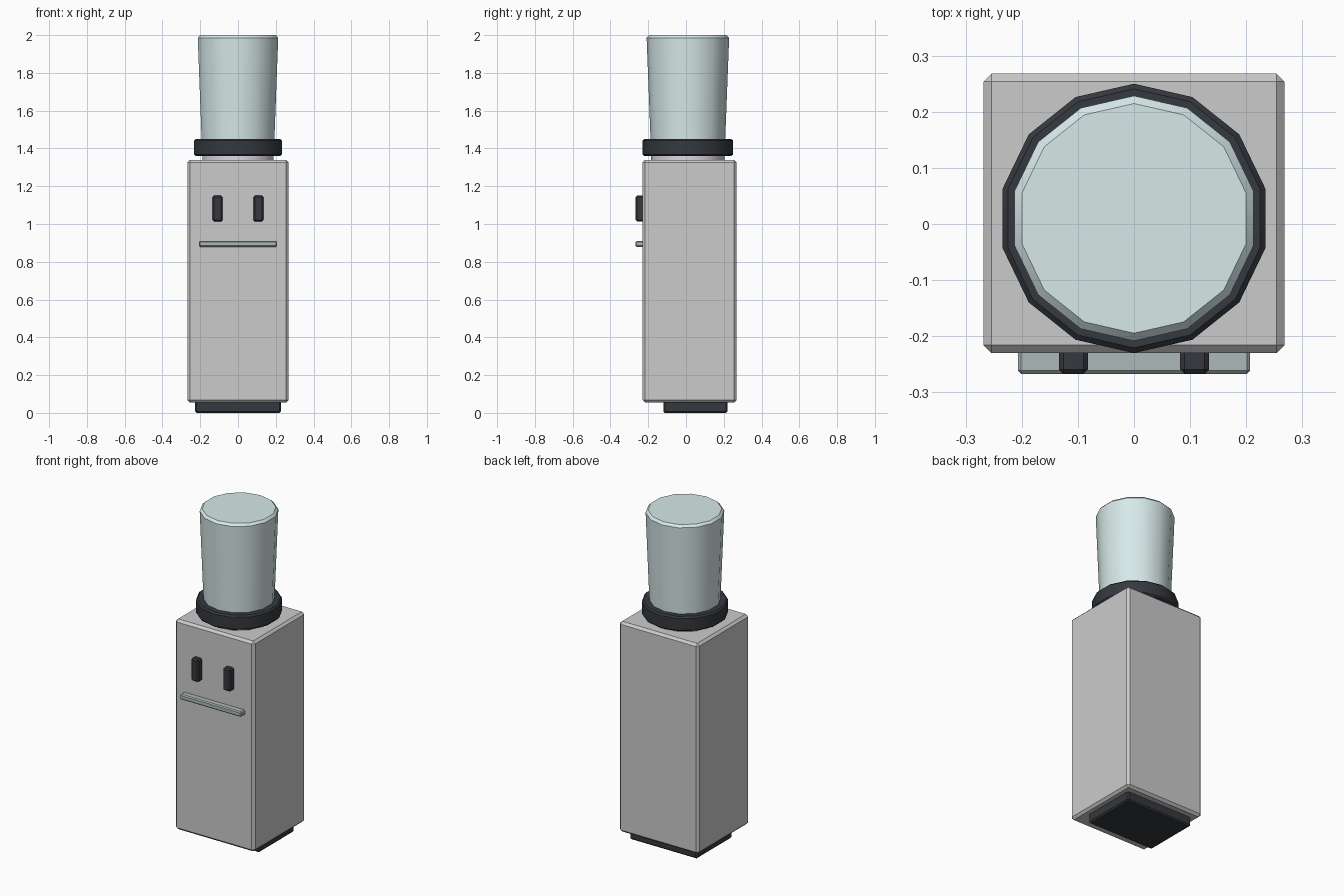
import bpy, math

if "Cube" in bpy.data.objects:
    bpy.data.objects.remove(bpy.data.objects["Cube"])


def material(name, rgb):
    m = bpy.data.materials.new(name)
    m.diffuse_color = (*rgb, 1)
    m.use_nodes = True
    m.node_tree.nodes["Principled BSDF"].inputs["Base Color"].default_value = m.diffuse_color
    return m


DARK = material("dark_plastic", (0.035, 0.04, 0.047))
WATER = material("pale_blue", (0.68, 0.81, 0.81))
STEEL = material("tray_grey", (0.42, 0.48, 0.48))
LILAC = material("neck_grey", (0.74, 0.69, 0.74))


def finish(ob, name, bevel, mat):
    ob.name = name
    if mat:
        ob.data.materials.append(mat)
    if bevel:
        b = ob.modifiers.new("chamfer", 'BEVEL')
        b.width = bevel
        b.segments = 1
        b.limit_method = 'ANGLE'
        b.angle_limit = math.radians(40)
    return ob


def box(name, x, y, z, bevel, mat=None):
    """Chamfered box from (min, max) ranges."""
    bpy.ops.mesh.primitive_cube_add(size=1, location=[sum(r) / 2 for r in (x, y, z)])
    ob = bpy.context.object
    ob.scale = [r[1] - r[0] for r in (x, y, z)]
    bpy.ops.object.transform_apply(location=False, rotation=False, scale=True)
    return finish(ob, name, bevel, mat)


def drum(name, r_low, r_high, z, bevel, mat=None):
    """14-sided cylinder or cone, a corner on the y axis."""
    bpy.ops.mesh.primitive_cone_add(vertices=14, radius1=r_low, radius2=r_high,
                                    depth=z[1] - z[0], location=(0, 0.01, sum(z) / 2))
    bpy.ops.object.shade_smooth_by_angle(angle=math.radians(30))
    return finish(bpy.context.object, name, bevel, mat)


# Cabinet and recessed foot
box("cabinet", (-0.268, 0.268), (-0.23, 0.268), (0.054, 1.34), 0.014)
box("foot", (-0.228, 0.228), (-0.12, 0.22), (0, 0.075), 0.008, DARK)

# Two taps and the drip tray
for side, cx in (("left", -0.108), ("right", 0.108)):
    box(side + "_tap", (cx - 0.026, cx + 0.026), (-0.267, -0.2), (1.013, 1.15), 0.008, DARK)
box("drip_tray", (-0.207, 0.207), (-0.267, -0.2), (0.879, 0.911), 0.006, STEEL)

# Neck, collar and upturned water bottle
drum("neck", 0.194, 0.194, (1.32, 1.38), 0, LILAC)
drum("collar", 0.24, 0.24, (1.36, 1.45), 0.009, DARK)
drum("water_bottle", 0.195, 0.219, (1.38, 2.0), 0.014, WATER)
